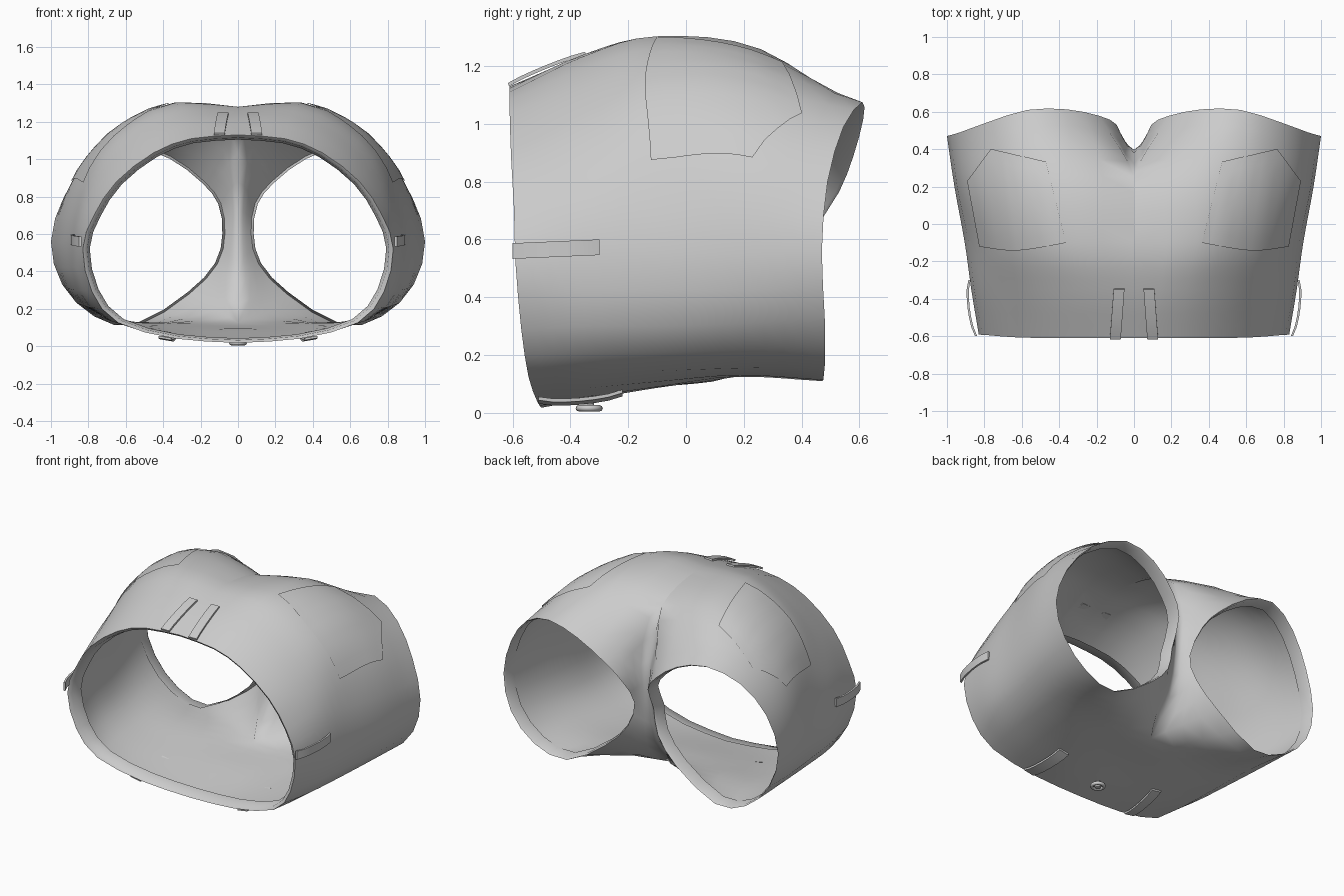
import bpy, bmesh, math
from mathutils import Vector as V
from mathutils.bvhtree import BVHTree

if "Cube" in bpy.data.objects:
    bpy.data.objects.remove(bpy.data.objects["Cube"])

SUB = 4  # rows between neighbouring stations


def cr(p0, p1, p2, p3, t):
    return 0.5 * (2 * p1 + (p2 - p0) * t + (2 * p0 - 5 * p1 + 4 * p2 - p3) * t * t
                  + (3 * p1 - p0 - 3 * p2 + p3) * t ** 3)


def spline(pts, n, closed=False):
    pts = [V(p) for p in pts]
    if closed:
        ext = [pts[-1]] + pts + [pts[0], pts[1]]
    else:
        ext = [2 * pts[0] - pts[1]] + pts + [2 * pts[-1] - pts[-2]]
    out = [cr(*ext[i:i + 4], k / n) for i in range(len(ext) - 3) for k in range(n)]
    return out if closed else out + [pts[-1]]


def finish(name, bm, mirror=True, angle=50):
    bmesh.ops.remove_doubles(bm, verts=bm.verts, dist=0.0005)
    bmesh.ops.recalc_face_normals(bm, faces=bm.faces)
    me = bpy.data.meshes.new(name)
    bm.to_mesh(me)
    bm.free()
    ob = bpy.data.objects.new(name, me)
    bpy.context.collection.objects.link(ob)
    bpy.ops.object.select_all(action='DESELECT')
    ob.select_set(True)
    bpy.context.view_layer.objects.active = ob
    bpy.ops.object.shade_smooth_by_angle(angle=math.radians(angle))
    if mirror:
        m = ob.modifiers.new("mirror", 'MIRROR')
        m.merge_threshold = 0.001
    return ob


def grid(bm, rows, closed=False):
    vs = [[bm.verts.new(p) for p in r] for r in rows]
    n = len(rows[0])
    for a, b in zip(vs, vs[1:]):
        for j in range(n if closed else n - 1):
            k = (j + 1) % n
            bm.faces.new((a[j], a[k], b[k], b[j]))


# Half cross-sections from top centre, round the outside, to bottom centre
def at_y(y, xz):
    return [(x, y, z) for x, z in xz]


waist = [(0, -.61, 1.13), (.25, -.61, 1.11), (.45, -.61, 1.035), (.65, -.605, .88), (.77, -.595, .7),
         (.83, -.59, .52), (.78, -.57, .29), (.64, -.545, .125), (.33, -.515, .04), (0, -.5, .018)]
front = at_y(-.35, [(0, 1.235), (.28, 1.235), (.52, 1.13), (.7, .96), (.82, .76),
                    (.87, .55), (.84, .3), (.68, .135), (.34, .055), (0, .045)])
hip = at_y(-.1, [(0, 1.28), (.33, 1.303), (.57, 1.2), (.74, 1.04), (.845, .82),
                 (.905, .56), (.87, .3), (.7, .145), (.36, .09), (0, .09)])
seat = [(0, .25, 1.19), (.33, .26, 1.258), (.6, .23, 1.19), (.79, .2, 1.03), (.91, .2, .82),
        (.96, .2, .55), (.91, .2, .31), (.72, .2, .155), (.36, .17, .125), (0, .16, .125)]
hem = [(.185, .578, .885), (.36, .613, 1.015), (.57, .61, 1.075), (.78, .545, .99), (.93, .49, .8),
       (1, .47, .56), (.94, .48, .33), (.77, .48, .16), (.54, .47, .11), (.26, .47, .28),
       (.11, .45, .44), (.07, .437, .6), (.092, .53, .765)]
crotch = [seat[-1], (0, .33, .33), (0, .39, .6), (0, .38, .88), seat[0]]

stations = [spline(s, 2) for s in (waist, front, hip, seat)]
hem_ring = spline(hem, 2, closed=True)
stations.append(hem_ring[:19])
columns = [spline([s[j] for s in stations], SUB) for j in range(19)]
rows = [list(r) for r in zip(*columns)]

# Body shell: trunk, outer leg, then the rounded inner leg strip from crotch to hem
bm = bmesh.new()
grid(bm, rows)
inner_a = spline(crotch, 2)
inner_b = hem_ring[18:] + [hem_ring[0]]
strip = []
for k in range(SUB + 1):
    row = [a.lerp(b, k / SUB) for a, b in zip(inner_a, inner_b)]
    for p, b in zip(row, inner_b):
        p.x = b.x * (k / SUB) ** .7
    row[0], row[-1] = rows[3 * SUB + k][18], rows[3 * SUB + k][0]
    strip.append(row)
grid(bm, strip)
bmesh.ops.remove_doubles(bm, verts=bm.verts, dist=0.0005)
bmesh.ops.recalc_face_normals(bm, faces=bm.faces)
tree = BVHTree.FromBMesh(bm)
finish("shorts_body", bm, angle=80)


# Turned-in facings at the waist and leg openings
def facing(name, ring, centre, depth, shrink, closed):
    c = V(centre)

    def inset(p, s, d):
        q = c + (p - c) * s
        return V((q.x, p.y + d, q.z))
    b = bmesh.new()
    grid(b, [ring, [inset(p, 1 - shrink * .6, depth * .15) for p in ring],
             [inset(p, 1 - shrink, depth) for p in ring]], closed)
    finish(name, b)


facing("waist_facing", stations[0], (0, -.6, .57), .09, .045, False)
facing("leg_hem_facing", hem_ring, (.53, .5, .6), -.09, .03, True)

# Pocket panels draped over the upper thighs
bm = bmesh.new()
near = spline([(.36, -.1), (.62, -.14), (.82, -.12)], 6)
far = [V((.47, .33)).lerp(V((.76, .4)), k / 8) for k in range(8)]
far += [V((.76, .4)).lerp(V((.885, .23)), k / 4) for k in range(5)]
panel = []
for k in range(9):
    row = []
    for a, b in zip(near, far):
        p = a.lerp(b, k / 8)
        hit, nor, _, _ = tree.ray_cast(V((p.x, p.y, 3)), V((0, 0, -1)))
        if nor.z < 0:
            nor = -nor
        row.append(hit + nor * .008)
    panel.append(row)
grid(bm, panel)
finish("pocket_panel", bm)


# Belt loops: thin arched straps
def belt_loop(name, a, b, side, out, lift):
    a, b, side, out = V(a), V(b), V(side), V(out)
    rws = []
    for k in range(7):
        t = k / 6
        p = a.lerp(b, t) + out * lift * math.sin(math.pi * t) ** .6
        rws.append([p - side, p + side, p + side + out * .012, p - side + out * .012])
    m = bmesh.new()
    grid(m, rws, True)
    for r in (rws[0], rws[-1]):
        m.faces.new([m.verts.new(q) for q in r])
    finish(name, m, angle=35)


belt_loop("front_belt_loop", (.1, -.612, 1.13), (.08, -.345, 1.238), (.029, 0, 0), (0, -.35, .94), .008)
belt_loop("side_belt_loop", (.838, -.6, .56), (.874, -.3, .573), (0, 0, .027), (1, 0, 0), .022)
belt_loop("back_belt_loop", (.39, -.51, .05), (.36, -.22, .075), (.035, 0, .006), (0, 0, -1), .016)

# Round button with rim at the back waist
bpy.ops.mesh.primitive_torus_add(location=(0, -.335, .016), major_radius=.036, minor_radius=.011,
                                 major_segments=20, minor_segments=8)
bpy.context.object.name = "button_rim"
bpy.ops.object.shade_smooth_by_angle(angle=math.radians(60))
bpy.ops.mesh.primitive_cylinder_add(vertices=16, radius=.017, depth=.04, location=(0, -.335, .024))
bpy.context.object.name = "button_stud"
